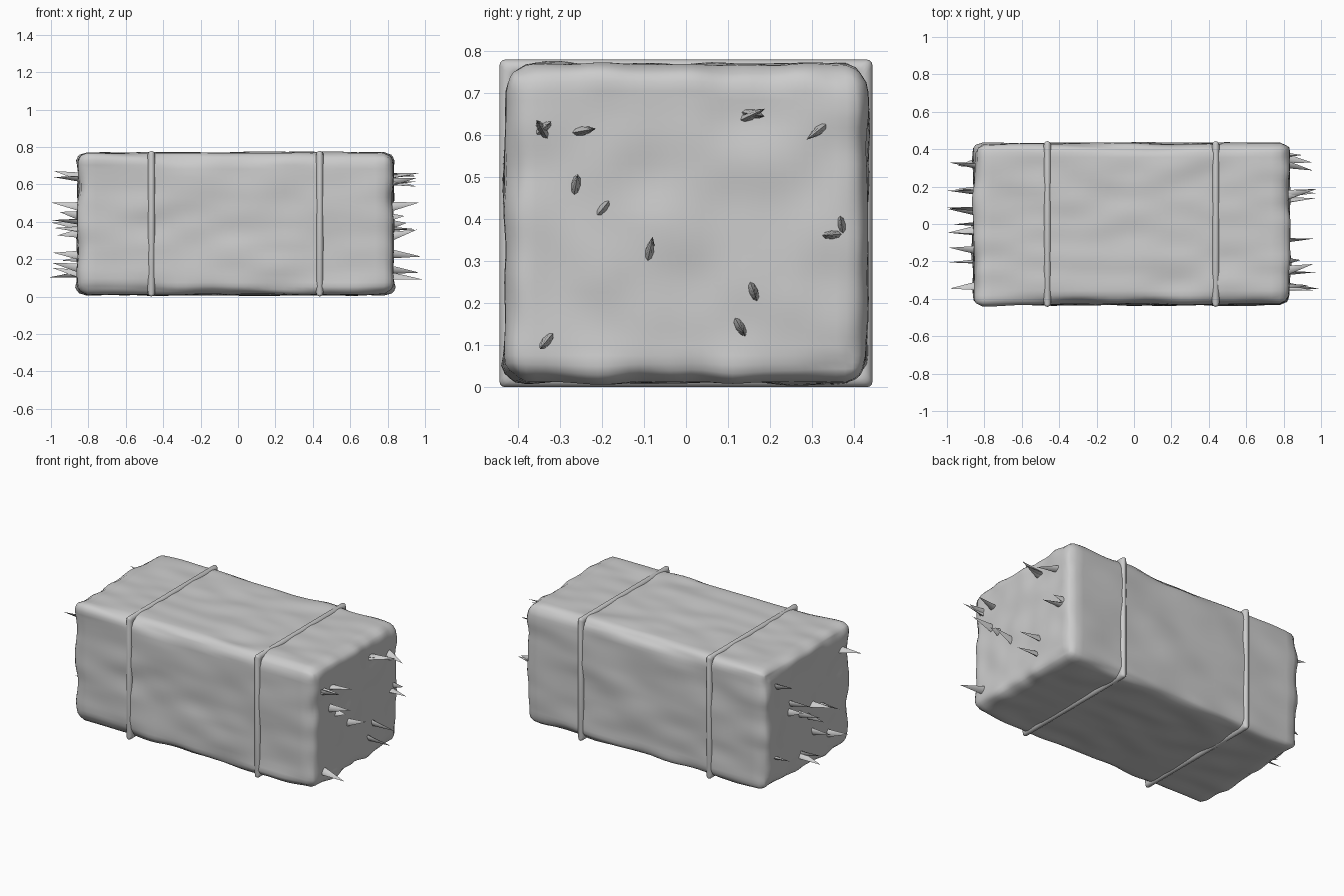
import bpy, bmesh, math
from mathutils import Vector, Matrix, noise

if "Cube" in bpy.data.objects:
    bpy.data.objects.remove(bpy.data.objects["Cube"])

CX, CZ = -0.013, 0.39          # centre of the bale


def finish(bm, name, angle=60):
    me = bpy.data.meshes.new(name)
    bm.to_mesh(me)
    bm.free()
    ob = bpy.data.objects.new(name, me)
    bpy.context.collection.objects.link(ob)
    bpy.ops.object.select_all(action='DESELECT')
    ob.select_set(True)
    bpy.context.view_layer.objects.active = ob
    bpy.ops.object.shade_smooth_by_angle(angle=math.radians(angle))
    return ob


# Bale body: dense rounded box with gentle lumps stretched along its length
half, r = Vector((0.843, 0.431, 0.379)), 0.06
bm = bmesh.new()
bmesh.ops.create_cube(bm, size=2)
bmesh.ops.subdivide_edges(bm, edges=bm.edges[:], cuts=34, use_grid_fill=True)
for v in bm.verts:
    p = Vector([v.co[i] * half[i] for i in range(3)])
    core = Vector([max(-(half[i] - r), min(half[i] - r, p[i])) for i in range(3)])
    n = (p - core).normalized()
    lump = noise.noise(Vector((p.x * 4, p.y * 8, p.z * 8)))
    edge = sum(abs(c) > 0.2 for c in n) > 1
    v.co = core + n * (r + lump * (0.022 if edge else 0.011)) + Vector((CX, 0, CZ))
finish(bm, "bale_body")


# Twine: round cord bent into a rectangular loop
def twine(name, x, rad=0.02, hy=0.423, hz=0.369):
    bm = bmesh.new()
    rings = []
    for sy, sz in ((-1, -1), (1, -1), (1, 1), (-1, 1)):
        ring = []
        for k in range(12):
            a = 2 * math.pi * k / 12
            o = rad * math.cos(a)
            ring.append(bm.verts.new((x + rad * math.sin(a), sy * (hy + o), CZ + sz * (hz + o))))
        rings.append(ring)
    for i in range(4):
        a, b = rings[i], rings[(i + 1) % 4]
        for k in range(12):
            j = (k + 1) % 12
            bm.faces.new((a[k], a[j], b[j], b[k]))
    bmesh.ops.recalc_face_normals(bm, faces=bm.faces[:])
    # soften the outer corners
    corners = [e for e in bm.edges if abs(e.verts[0].co.y - e.verts[1].co.y) < 0.03
               and abs(e.verts[0].co.z - e.verts[1].co.z) < 0.03]
    bmesh.ops.bevel(bm, geom=corners, offset=0.012, segments=3, affect='EDGES', profile=0.5)
    finish(bm, name)


twine("twine_left", CX - 0.45)
twine("twine_right", CX + 0.45)


# Straw tufts: flattened cones leaning out of the ends
def straws(name, side, data):
    bm = bmesh.new()
    for y, z, ang, tilt, length in data:
        a = math.radians(ang)
        lean = Vector((0, math.cos(a), math.sin(a)))
        wide = Vector((0, -math.sin(a), math.cos(a)))
        axis = (Vector((side, 0, 0)) + lean * tilt).normalized()
        base = Vector((CX + side * 0.825, y, z))
        ring = [bm.verts.new(base + lean * 0.027 * math.cos(t) + wide * 0.012 * math.sin(t))
                for t in [2 * math.pi * k / 8 for k in range(8)]]
        tip = bm.verts.new(base + axis * length)
        for k in range(8):
            bm.faces.new((ring[k], ring[(k + 1) % 8], tip))
        bm.faces.new(ring)
    bmesh.ops.recalc_face_normals(bm, faces=bm.faces[:])
    finish(bm, name, 50)


# each straw: y, z, lean angle, tilt, length
straws("straw_right", 1, [
    (-0.34, 0.61, 120, 0.2, 0.15), (-0.34, 0.615, 40, 0.15, 0.12), (-0.25, 0.609, 10, 0.25, 0.15),
    (0.15, 0.645, 25, 0.25, 0.17), (0.155, 0.65, -10, 0.22, 0.15), (0.32, 0.615, 218, 0.3, 0.15),
    (-0.262, 0.48, 80, 0.15, 0.16), (-0.198, 0.425, 50, 0.1, 0.08), (-0.087, 0.32, 78, 0.27, 0.15),
    (0.37, 0.385, 100, 0.1, 0.09), (0.35, 0.363, 185, 0.15, 0.14), (0.16, 0.23, 110, -0.1, 0.17),
    (0.128, 0.145, 120, -0.12, 0.16), (-0.33, 0.112, 230, 0.15, 0.18)])
straws("straw_left", -1, [
    (0.31, 0.64, 60, 0.25, 0.15), (-0.33, 0.63, 150, 0.12, 0.15), (0.17, 0.48, 70, 0.15, 0.16),
    (0.19, 0.43, 100, 0.2, 0.12), (0.08, 0.38, 80, 0.1, 0.16), (-0.14, 0.36, 30, 0.1, 0.15),
    (-0.03, 0.40, 150, 0.12, 0.16), (0.0, 0.34, 260, 0.1, 0.13), (-0.05, 0.22, 80, 0.1, 0.15),
    (-0.2, 0.15, 100, 0.2, 0.16), (0.06, 0.12, 60, 0.25, 0.16), (0.07, 0.12, -40, 0.15, 0.17),
    (0.33, 0.2, 200, 0.2, 0.11)])
